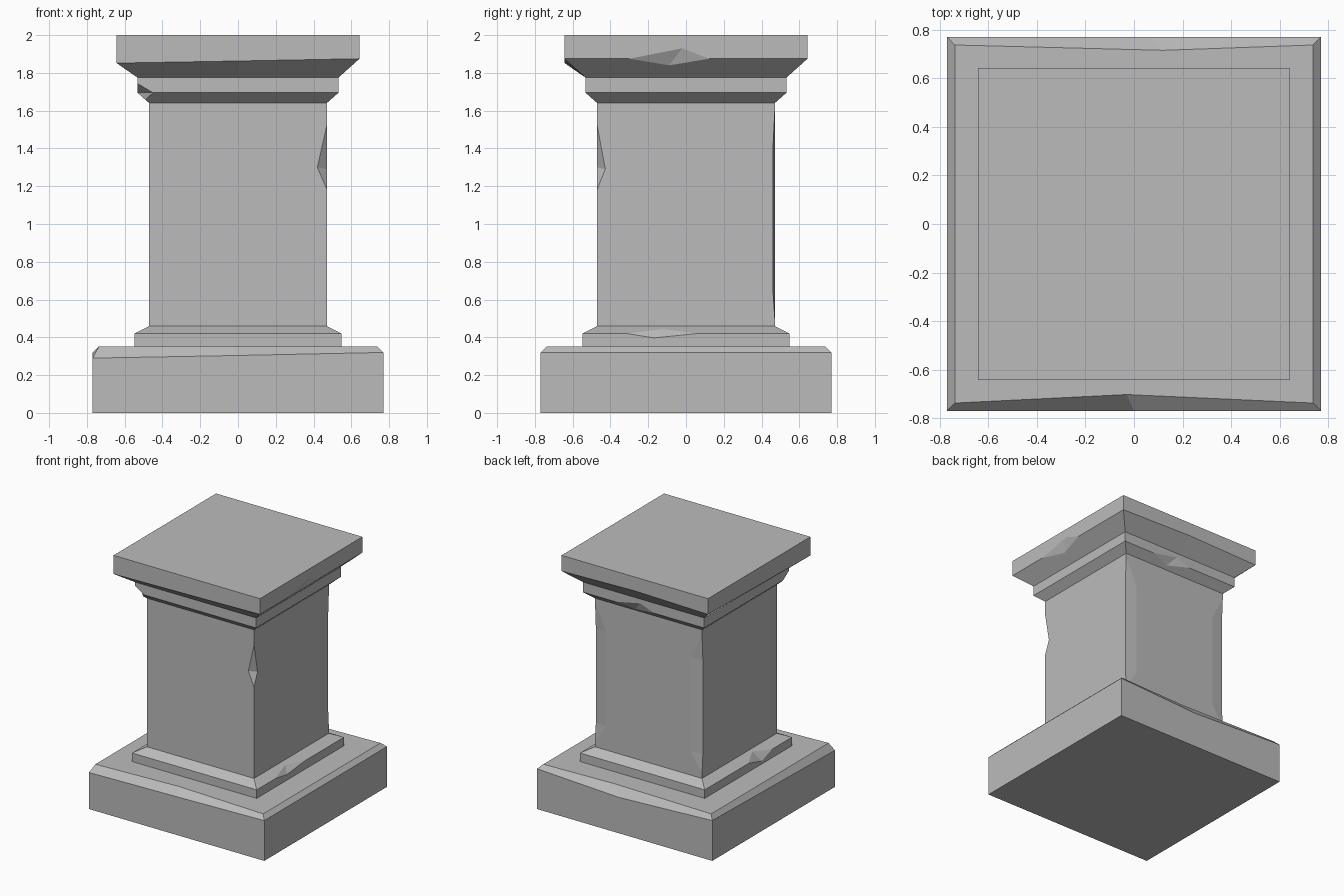
import bpy
import bmesh
from mathutils import Vector

cube = bpy.data.objects.get("Cube")
if cube:
    bpy.data.objects.remove(cube, do_unlink=True)

stone = bpy.data.materials.new("grey stone")
stone.use_nodes = True
GREY = (0.5, 0.5, 0.5, 1)
stone.diffuse_color = GREY
stone.node_tree.nodes["Principled BSDF"].inputs["Base Color"].default_value = GREY


def add_object(name, bm):
    bmesh.ops.recalc_face_normals(bm, faces=bm.faces)
    mesh = bpy.data.meshes.new(name)
    bm.to_mesh(mesh)
    bm.free()
    mesh.materials.append(stone)
    obj = bpy.data.objects.new(name, mesh)
    bpy.context.collection.objects.link(obj)
    return obj


def square(half, z, front=(0, 0), back=(0, 0), dz=(0,) * 6):
    """Square ring with a movable middle point (x, inset) on front and back."""
    points = [(-half, -half), (front[0], front[1] - half), (half, -half),
              (half, half), (back[0], half - back[1]), (-half, half)]
    return [Vector((x, y, z + d)) for (x, y), d in zip(points, dz)]


def block(name, rings):
    """Loft the rings from bottom to top and close both ends."""
    bm = bmesh.new()
    loops = [[bm.verts.new(p) for p in ring] for ring in rings]
    for low, high in zip(loops, loops[1:]):
        for i in range(len(low)):
            j = (i + 1) % len(low)
            bm.faces.new((low[i], low[j], high[j], high[i]))
    bm.faces.new(loops[0])
    bm.faces.new(loops[-1])
    return add_object(name, bm)


def chip(obj, points, outside):
    """Knock a faceted flake off the block: hull of surface points and an outer point."""
    bm = bmesh.new()
    for p in points + [outside]:
        bm.verts.new(p)
    bmesh.ops.convex_hull(bm, input=bm.verts)
    cutter = add_object("chip_cutter", bm)
    cutter.hide_render = True
    mod = obj.modifiers.new("chip", "BOOLEAN")
    mod.operation, mod.solver, mod.object = "DIFFERENCE", "EXACT", cutter
    graph = bpy.context.evaluated_depsgraph_get()
    mesh = bpy.data.meshes.new_from_object(obj.evaluated_get(graph))
    obj.modifiers.clear()
    obj.data = mesh
    bpy.data.objects.remove(cutter, do_unlink=True)


# Plinth with an uneven worn bevel
block("plinth", [
    square(0.77, 0),
    square(0.77, 0.32, (0, 0), (0.05, 0), (-0.03, -0.016, 0, 0, -0.035, 0)),
    square(0.737, 0.352, (-0.03, 0.035), (0.12, 0.022)),
])

# Lower moulding, chipped on both sides
moulding = block("lower_moulding", [
    square(0.548, 0.352), square(0.548, 0.42), square(0.47, 0.46)])
chip(moulding, [(0.549, -0.32, 0.42), (0.549, 0.07, 0.42),
                (0.5, -0.12, 0.445), (0.548, -0.17, 0.397)], (0.7, -0.13, 0.46))
chip(moulding, [(-0.549, -0.3, 0.42), (-0.549, 0.0, 0.42),
                (-0.49, -0.13, 0.45), (-0.548, -0.17, 0.375)], (-0.7, -0.15, 0.46))

# Shaft, with a notch on one front edge and long wear on the back edges
shaft = block("shaft", [square(0.47, 0.46), square(0.47, 1.64)])
chip(shaft, [(0.471, -0.471, 1.53), (0.471, -0.471, 1.18),
             (0.42, -0.47, 1.3), (0.47, -0.427, 1.29)], (0.6, -0.6, 1.33))
for s in (-1, 1):
    chip(shaft, [(s * 0.471, 0.471, 1.62), (s * 0.471, 0.471, 0.48),
                 (s * 0.37, 0.47, 1.4), (s * 0.37, 0.47, 0.65),
                 (s * 0.47, 0.46, 1.4), (s * 0.47, 0.46, 0.65)], (s * 0.6, 0.6, 1))

# Neck moulding, chipped at one front corner and at the back
neck = block("neck_moulding", [
    square(0.47, 1.64), square(0.532, 1.695), square(0.532, 1.775)])
chip(neck, [(-0.533, -0.533, 1.745), (-0.45, -0.532, 1.695),
            (-0.532, -0.46, 1.695), (-0.49, -0.49, 1.658)], (-0.7, -0.7, 1.67))
chip(neck, [(-0.1, 0.533, 1.695), (0.26, 0.533, 1.695),
            (0.03, 0.532, 1.74), (0.1, 0.495, 1.662)], (0.08, 0.7, 1.65))

# Cap slab with an uneven lower edge and one broken side
cap = block("cap", [
    square(0.532, 1.775),
    square(0.643, 1.875, dz=(-0.023, -0.012, 0, 0, 0.015, 0)),
    square(0.643, 2.0),
])
chip(cap, [(0.644, -0.31, 1.875), (0.644, 0.13, 1.875),
           (0.643, -0.02, 1.93), (0.604, -0.09, 1.84)], (0.8, -0.08, 1.82))
